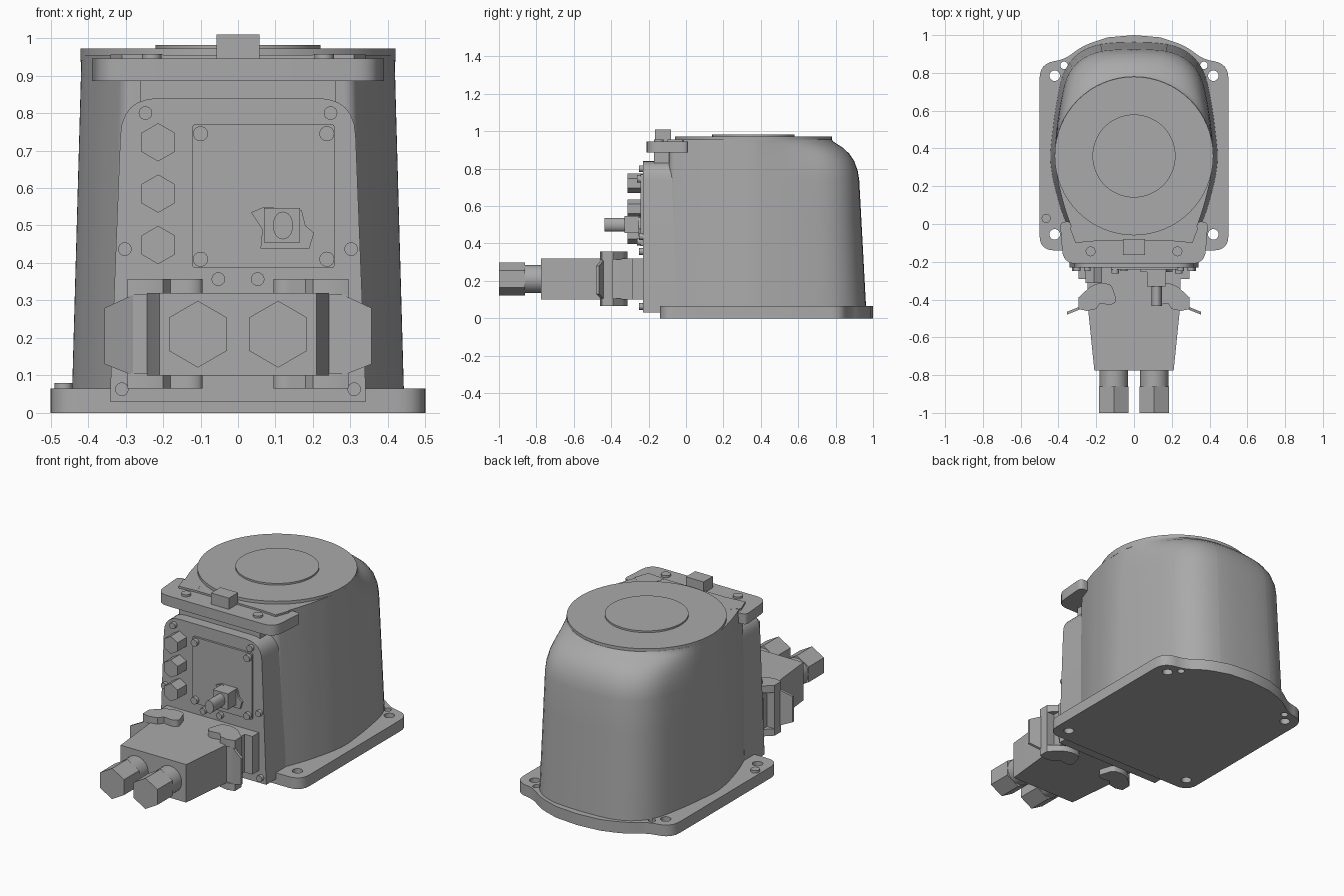
import bpy, bmesh, math
from mathutils import Vector

cube = bpy.data.objects.get("Cube")
if cube:
    bpy.data.objects.remove(cube, do_unlink=True)

grey = bpy.data.materials.new("cast grey")
grey.use_nodes = True
tone = (0.4, 0.4, 0.4, 1)
grey.diffuse_color = tone
grey.node_tree.nodes["Principled BSDF"].inputs["Base Color"].default_value = tone


def finish(obj, name, angle=35):
    obj.name = name
    obj.data.materials.clear()
    obj.data.materials.append(grey)
    bpy.ops.object.select_all(action='DESELECT')
    obj.select_set(True)
    bpy.context.view_layer.objects.active = obj
    bpy.ops.object.shade_smooth_by_angle(angle=math.radians(angle))
    return obj


def mirrored(half):
    """Close a right-hand outline with its reflection in x."""
    return half + [(-p[0],) + tuple(p[1:]) for p in reversed(half) if abs(p[0]) > 1e-4]


def rounded(pts, steps=6):
    """Outline whose points may carry a third value, the corner cut length."""
    out = []
    for i, p in enumerate(pts):
        a, b, c = (Vector(q[:2]) for q in (pts[i - 1], p, pts[(i + 1) % len(pts)]))
        r = p[2] if len(p) > 2 else 0
        if not r:
            out.append(b)
            continue
        s, e = b + (a - b).normalized() * r, b + (c - b).normalized() * r
        for k in range(steps + 1):
            t = k / steps
            out.append(s * (1 - t) ** 2 + b * 2 * t * (1 - t) + e * t * t)
    return out


def ngon(x, y, r, n=24, ry=None):
    """Regular outline with a corner at the top."""
    turn = [math.pi / 2 + math.tau * i / n for i in range(n)]
    return [(x + r * math.cos(a), y + (ry or r) * math.sin(a)) for a in turn]


def prism(name, pts, lo, hi, axis='Z', holes=()):
    """Extrude an outline, plan (Z) or front profile (Y), between two levels."""
    curve = bpy.data.curves.new(name, 'CURVE')
    curve.dimensions, curve.fill_mode = '2D', 'BOTH'
    curve.extrude = (hi - lo) / 2
    for loop in [rounded(pts)] + list(holes):
        spline = curve.splines.new('POLY')
        spline.points.add(len(loop) - 1)
        for v, p in zip(spline.points, loop):
            v.co = (p[0], p[1], 0, 1)
        spline.use_cyclic_u = True
    obj = bpy.data.objects.new(name, curve)
    bpy.context.collection.objects.link(obj)
    bpy.ops.object.select_all(action='DESELECT')
    obj.select_set(True)
    bpy.context.view_layer.objects.active = obj
    mid = (lo + hi) / 2
    obj.location = (0, 0, mid) if axis == 'Z' else (0, mid, 0)
    if axis == 'Y':
        obj.rotation_euler.x = math.pi / 2
    bpy.ops.object.convert(target='MESH')
    bpy.ops.object.transform_apply(location=True, rotation=True, scale=True)
    bm = bmesh.new()
    bm.from_mesh(obj.data)
    bmesh.ops.remove_doubles(bm, verts=bm.verts, dist=1e-5)
    bmesh.ops.recalc_face_normals(bm, faces=bm.faces)
    bm.to_mesh(obj.data)
    bm.free()
    return finish(obj, name)


def box(name, x0, x1, y0, y1, z0, z1):
    return prism(name, [(x0, y0), (x1, y0), (x1, y1), (x0, y1)], z0, z1)


# Base plate with mounting holes
plate = mirrored([(0, -0.14), (0.5, -0.14, 0.08), (0.5, 0.85, 0.08), (0.37, 0.87, 0.05),
                  (0.27, 0.945, 0.06), (0.14, 0.988), (0, 1)])
holes = [ngon(s * x, y, r) for s in (1, -1)
         for x, y, r in ((0.42, 0.785, 0.028), (0.37, 0.84, 0.02), (0.42, -0.055, 0.028))]
prism("base_plate", plate, 0, 0.065, holes=holes)
prism("plate_pin", ngon(-0.465, 0.03, 0.024), 0.06, 0.08)

# Cast housing: tapered loft whose rear rolls over onto the round top
centre = Vector((0, 0.36))
section = rounded(mirrored([(0, -0.09), (0.325, -0.09, 0.03), (0.39, 0.08, 0.06), (0.435, 0.25, 0.06),
                            (0.447, 0.36, 0.05), (0.42, 0.6, 0.1), (0.355, 0.93, 0.2),
                            (0.12, 0.963, 0.06), (0, 0.966)]), 8)
bm = bmesh.new()
rings = []
for z, roll in ((0.05, 0), (0.3, 0), (0.55, 0), (0.74, 0), (0.79, 0.04), (0.84, 0.15),
                (0.88, 0.33), (0.91, 0.55), (0.932, 0.8), (0.945, 0.95), (0.955, 1)):
    ring = []
    t = z / 0.955
    for p in section:
        q = Vector((p.x * (1 - 0.06 * t), p.y))
        if p.y > centre.y:
            q.y = centre.y + (p.y - centre.y) * (1 - 0.085 * t)
            rim = centre + (q - centre).normalized() * 0.42
            q = q.lerp(rim, roll)
        ring.append(bm.verts.new((q.x, q.y, z)))
    rings.append(ring)
for low, high in zip(rings, rings[1:]):
    for i in range(len(low)):
        bm.faces.new((low[i - 1], low[i], high[i], high[i - 1]))
bm.faces.new(rings[0])
bm.faces.new(rings[-1])
bmesh.ops.recalc_face_normals(bm, faces=bm.faces)
mesh = bpy.data.meshes.new("housing")
bm.to_mesh(mesh)
bm.free()
housing = bpy.data.objects.new("housing", mesh)
bpy.context.collection.objects.link(housing)
finish(housing, "housing", 40)

# Round top and its centre disc
prism("top_disc", ngon(0, 0.36, 0.42, 64), 0.94, 0.972)
prism("centre_disc", ngon(0, 0.36, 0.22, 48), 0.97, 0.982)

# Front panel body, neck and upper bracket
panel = mirrored([(0, 0.03), (0.342, 0.03), (0.31, 0.84, 0.1), (0, 0.84)])
prism("front_panel", panel, -0.23, -0.05, 'Y')
box("bracket_neck", -0.26, 0.26, -0.17, -0.05, 0.83, 0.89)
bracket = mirrored([(0, -0.21), (0.375, -0.21, 0.07), (0.392, 0.012, 0.03), (0.33, 0.012, 0.02),
                    (0.3, -0.07, 0.02), (0, -0.07)])
prism("upper_bracket", bracket, 0.885, 0.945)
box("bracket_block", -0.057, 0.057, -0.165, -0.08, 0.94, 1.01)
for side, s in (("left", 1), ("right", -1)):
    prism("bracket_bolt_" + side, ngon(s * 0.23, -0.145, 0.026), 0.94, 0.957)
    ear = [(s * x, y) for x, y in ((0.2, -0.09), (0.31, -0.1), (0.34, -0.02), (0.3, 0.02), (0.22, -0.03))]
    prism("bracket_ear_" + side, ear, 0.94, 0.956)

# Access cover, screws and hex plugs
cover = [(-0.122, 0.387, 0.01), (0.258, 0.387, 0.01), (0.258, 0.77, 0.01), (-0.122, 0.77, 0.01)]
prism("access_cover", cover, -0.242, -0.225, 'Y')
for x in (-0.1, 0.237):
    for z in (0.41, 0.745):
        prism("cover_screw", ngon(x, z, 0.02), -0.262, -0.235, 'Y')
for x, z in ((0.247, 0.8), (0.302, 0.437), (0.0525, 0.357), (0.31, 0.063)):
    for s in (1, -1):
        prism("panel_screw", ngon(s * x, z, 0.018), -0.25, -0.225, 'Y')
for z in (0.448, 0.585, 0.722):
    prism("hex_plug", ngon(-0.213, z, 0.051, 6), -0.312, -0.225, 'Y')

# Small socket on the cover
tab = [(0.035, 0.535), (0.07, 0.55), (0.17, 0.54), (0.18, 0.5), (0.203, 0.48), (0.19, 0.438),
       (0.06, 0.438), (0.065, 0.49)]
prism("socket_tab", tab, -0.255, -0.235, 'Y')
prism("socket_body", [(0.07, 0.455), (0.166, 0.455), (0.166, 0.547), (0.07, 0.547)], -0.33, -0.24, 'Y')
prism("socket_stem", ngon(0.12, 0.5, 0.027, 24, 0.037), -0.435, -0.32, 'Y')

# Cable connector: mount, tapered hood, clips and latches
box("connector_mount", -0.295, 0.295, -0.29, -0.22, 0.1, 0.32)
hood = mirrored([(0, -0.775), (0.21, -0.775), (0.246, -0.42), (0.246, -0.27), (0, -0.27)])
prism("connector_hood", hood, 0.1, 0.32)
clip = [(0.25, -0.46), (0.2, -0.45), (0.18, -0.42), (0.12, -0.43, 0.02), (0.09, -0.41, 0.02),
        (0.12, -0.32, 0.02), (0.18, -0.31, 0.03), (0.23, -0.33, 0.02), (0.295, -0.39), (0.295, -0.45)]
for side, s in (("left", 1), ("right", -1)):
    outline = [(s * p[0],) + p[1:] for p in clip]
    prism("upper_clip_" + side, outline, 0.315, 0.357)
    prism("lower_clip_" + side, outline, 0.065, 0.105)
    box("clip_post_" + side, *sorted((s * 0.23, s * 0.295)), -0.45, -0.39, 0.065, 0.357)
    latch = prism("latch_" + side, [(s * x, z) for x, z in ((0.28, 0.1), (0.356, 0.13), (0.356, 0.28),
                                                        (0.28, 0.315))], -0.45, -0.435, 'Y')
    for v in latch.data.vertices:
        v.co.y -= (abs(v.co.x) - 0.28) * 0.4

# Cable glands
    prism("gland_neck_" + side, ngon(s * 0.107, 0.21, 0.075, 32), -0.87, -0.77, 'Y')
    prism("gland_nut_" + side, ngon(s * 0.107, 0.21, 0.089, 6), -1, -0.86, 'Y')
